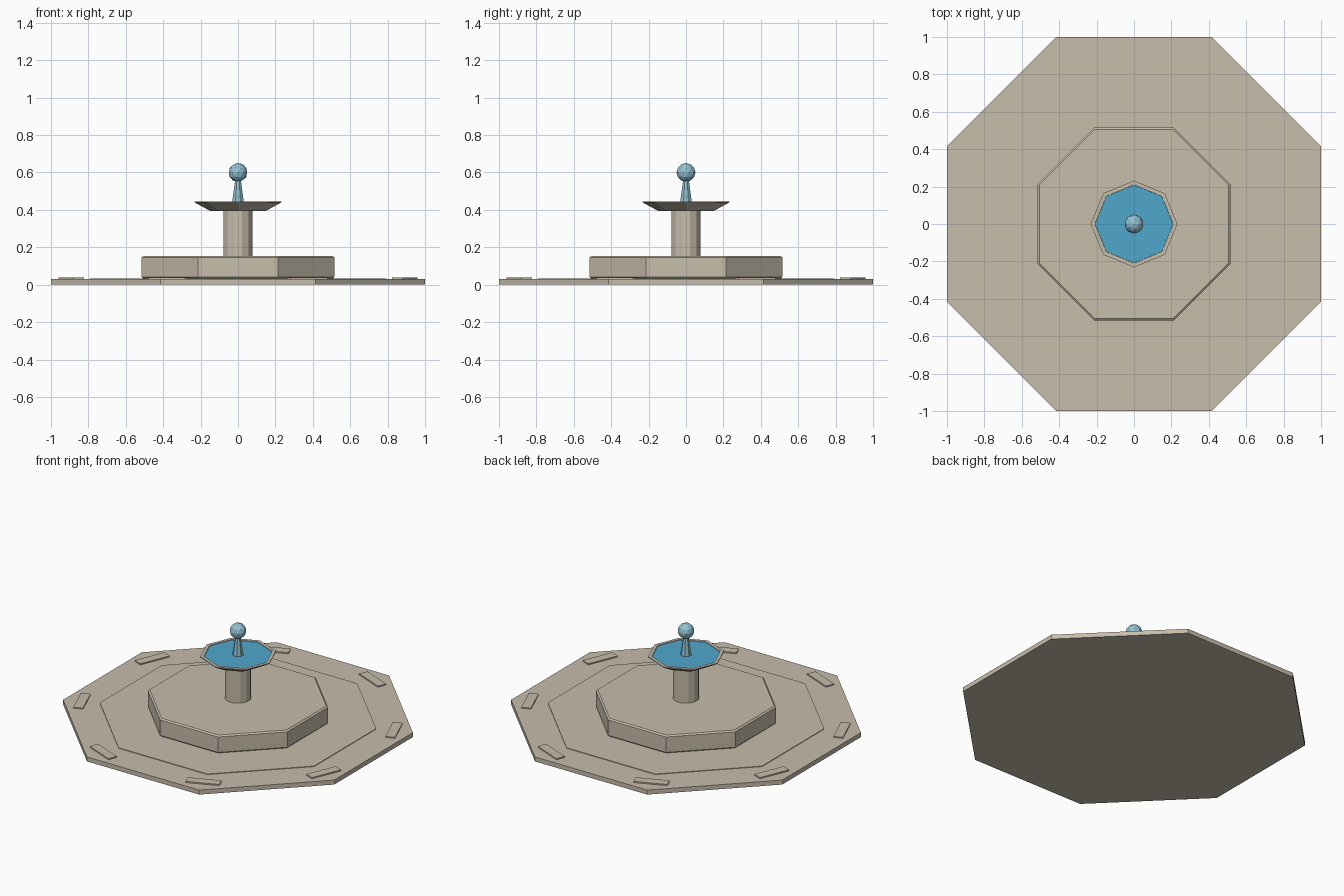
import bpy
import bmesh
import math
from mathutils import Matrix

if "Cube" in bpy.data.objects:
    bpy.data.objects.remove(bpy.data.objects["Cube"])


def material(name, rgb):
    m = bpy.data.materials.new(name)
    m.diffuse_color = (*rgb, 1.0)
    m.use_nodes = True
    m.node_tree.nodes["Principled BSDF"].inputs["Base Color"].default_value = m.diffuse_color
    return m


STONE = material("warm_stone", (0.57, 0.51, 0.41))
WATER = material("blue_water", (0.08, 0.39, 0.61))
SPRAY = material("pale_water", (0.29, 0.54, 0.65))
FLAT = math.pi / 8          # octagon turned so its flat sides face the axes
C8 = math.cos(FLAT)         # apothem of a unit octagon


def finish(name, bm, mat):
    bmesh.ops.recalc_face_normals(bm, faces=bm.faces)
    mesh = bpy.data.meshes.new(name)
    bm.to_mesh(mesh)
    bm.free()
    mesh.materials.append(mat)
    obj = bpy.data.objects.new(name, mesh)
    bpy.context.collection.objects.link(obj)
    return obj


def lathe(name, profile, sides, turn, mat):
    """Closed solid from (radius, height) rings, capped at both ends."""
    bm = bmesh.new()
    rings = []
    for r, z in profile:
        rings.append([bm.verts.new((r * math.cos(turn + 2 * math.pi * i / sides),
                                    r * math.sin(turn + 2 * math.pi * i / sides), z))
                      for i in range(sides)])
    for a, b in zip(rings, rings[1:]):
        for i in range(sides):
            j = (i + 1) % sides
            bm.faces.new((a[i], a[j], b[j], b[i]))
    bm.faces.new(rings[0])
    bm.faces.new(rings[-1])
    return finish(name, bm, mat)


# Paved plaza with a very shallow inner step
lathe("plaza_base", [(1 / C8, 0), (1 / C8, 0.03)], 8, FLAT, STONE)
lathe("plaza_step", [(0.79 / C8, 0.028), (0.79 / C8, 0.034)], 8, FLAT, STONE)

# Low slabs near each plaza corner
for k in range(8):
    bm = bmesh.new()
    bmesh.ops.create_cube(bm, size=1)
    bmesh.ops.transform(bm, verts=bm.verts,
                        matrix=Matrix.Rotation(FLAT + k * math.pi / 4, 4, 'Z')
                        @ Matrix.Translation((0.965, 0, 0.033))
                        @ Matrix.Diagonal((0.06, 0.21, 0.01, 1)))
    finish(f"corner_slab_{k + 1}", bm, STONE)

# Large lower basin with chamfered edges
lathe("lower_basin", [(0.505 / C8, 0.032), (0.515 / C8, 0.042),
                      (0.515 / C8, 0.145), (0.505 / C8, 0.153)], 8, FLAT, STONE)

# Column
lathe("column", [(0.08, 0.15), (0.08, 0.40)], 12, math.pi / 12, STONE)

# Upper bowl with a thin rim, and its water
lathe("upper_bowl", [(0.15, 0.395), (0.232, 0.44), (0.232, 0.446),
                     (0.21, 0.446), (0.208, 0.436)], 8, 0, STONE)
lathe("bowl_water", [(0.209, 0.435), (0.209, 0.442)], 8, 0, WATER)

# Water jet and ball on top
lathe("water_jet", [(0.034, 0.44), (0.015, 0.57)], 8, FLAT, SPRAY)
bm = bmesh.new()
bmesh.ops.create_icosphere(bm, subdivisions=2, radius=0.051,
                           matrix=Matrix.Translation((0, 0, 0.6)))
finish("water_ball", bm, SPRAY)
